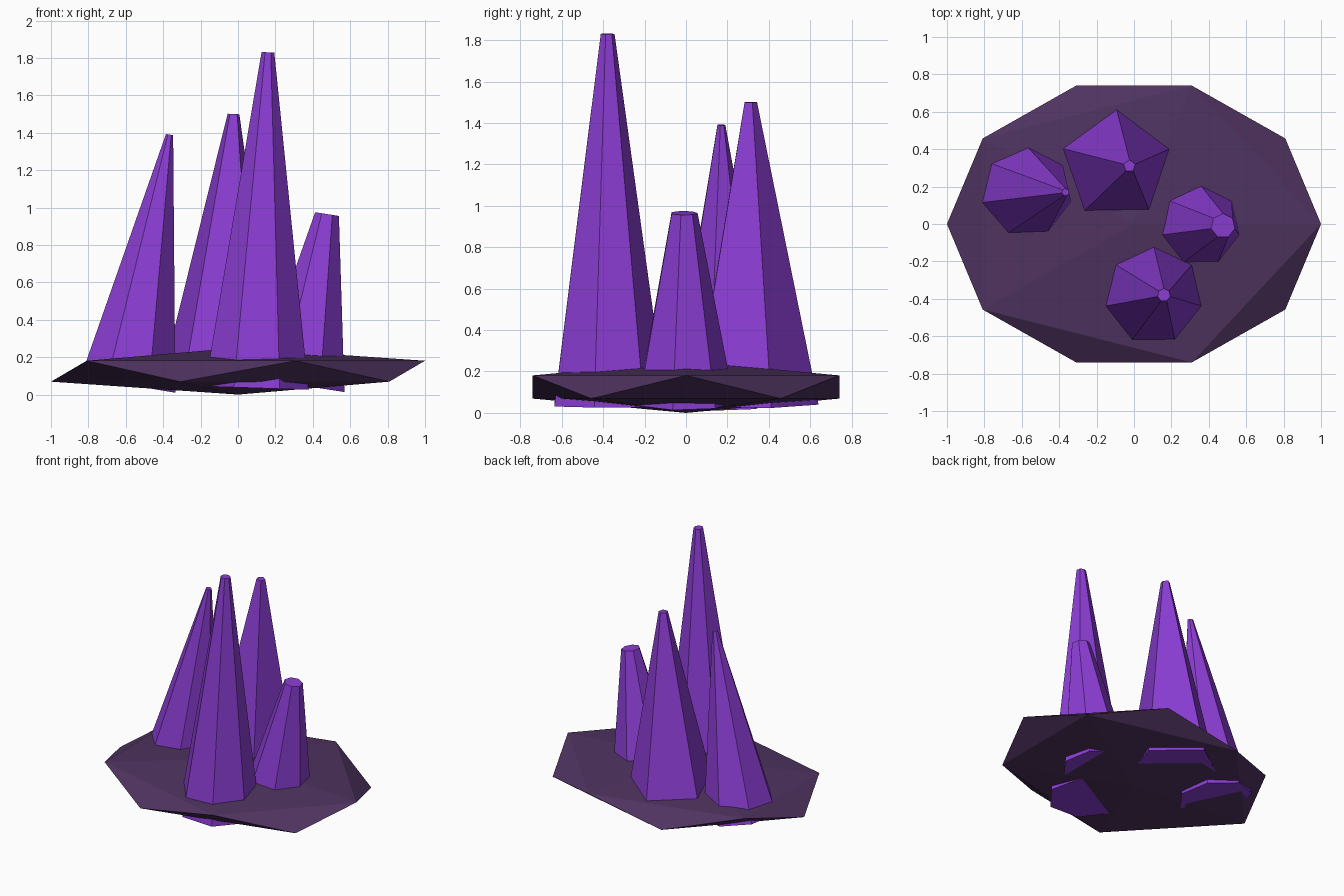
import bpy
from mathutils import Vector, Matrix

cube = bpy.data.objects.get("Cube")
if cube:
    bpy.data.objects.remove(cube, do_unlink=True)


def make_material(name, rgb):
    mat = bpy.data.materials.new(name)
    mat.use_nodes = True
    color = (*rgb, 1.0)
    mat.diffuse_color = color
    mat.node_tree.nodes["Principled BSDF"].inputs["Base Color"].default_value = color
    return mat


crystal_purple = make_material("crystal_purple", (0.26, 0.047, 0.66))
dark_rock = make_material("dark_rock", (0.078, 0.033, 0.115))


def make_crystal(name, sides, base, tip, base_radius, tip_radius):
    """Tapered flat-sided shard whose axis leans sideways from base to tip."""
    base, tip = Vector(base), Vector(tip)
    axis = tip - base
    bpy.ops.mesh.primitive_cone_add(vertices=sides, radius1=base_radius,
                                    radius2=tip_radius, depth=axis.length)
    shard = bpy.context.object
    shard.name = name
    lean = Vector((0, 0, 1)).rotation_difference(axis).to_matrix().to_4x4()
    shard.data.transform(Matrix.Translation((base + tip) / 2) @ lean)
    shard.data.materials.append(crystal_purple)
    return shard


# Rock base: squashed low-poly ball
bpy.ops.mesh.primitive_ico_sphere_add(subdivisions=1, radius=1)
rock = bpy.context.object
rock.name = "rock_base"
rock.data.transform(Matrix.Translation((0, 0, 0.125))
                    @ Matrix.Diagonal((1.118, 0.87, 0.125, 1)))
rock.data.materials.append(dark_rock)

# Crystal shards growing through the rock
make_crystal("tall_front_crystal", 7, (0.10, -0.38, 0.035), (0.16, -0.38, 1.83), 0.284, 0.035)
make_crystal("back_crystal", 5, (-0.10, 0.31, 0.04), (-0.024, 0.31, 1.50), 0.33, 0.033)
make_crystal("right_leaning_crystal", 7, (-0.588, 0.17, 0.052), (-0.366, 0.17, 1.39), 0.263, 0.02)
make_crystal("left_short_crystal", 7, (0.334, -0.01, 0.05), (0.476, -0.01, 0.965), 0.244, 0.066)
